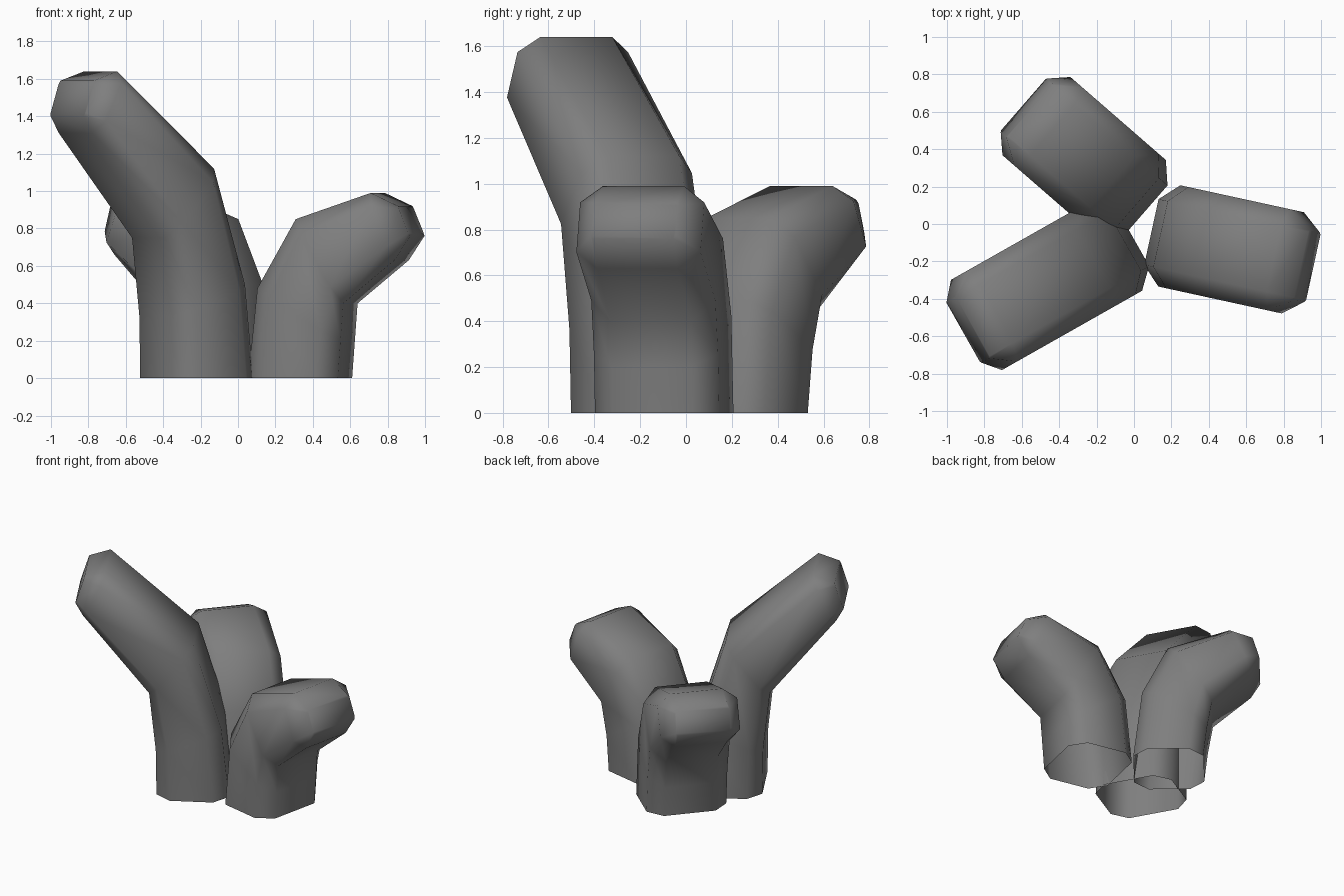
import bpy
import math
from mathutils import Vector

cube = bpy.data.objects.get("Cube")
if cube:
    bpy.data.objects.remove(cube)

stone = bpy.data.materials.new("dark grey stone")
stone.use_nodes = True
grey = (0.21, 0.21, 0.21, 1)
stone.diffuse_color = grey
stone.node_tree.nodes["Principled BSDF"].inputs["Base Color"].default_value = grey

HALF, FLAT = 0.277, 0.18  # half width of the tube and of its flat sides


def ring(inner, outer, half, flat, cut):
    """Chamfered rectangle spanning the inner and outer profile points."""
    a, b = Vector(inner), Vector(outer)
    near, far = a.lerp(b, cut), a.lerp(b, 1 - cut)
    return [(a, -flat), (a, flat), (near, half), (far, half),
            (b, flat), (b, -flat), (far, -half), (near, -half)]


def branch(name, angle, shift, profile):
    """Bent tube open at the foot; profile pairs are (reach, height)."""
    turn = math.radians(angle)
    out = Vector((math.cos(turn), math.sin(turn), 0))
    side = Vector((-out.y, out.x, 0))
    rings = [ring(i, o, HALF, FLAT, 0.2) for i, o in profile[:-1]]
    rings.append(ring(*profile[-1], FLAT + 0.01, FLAT, 0.1))
    verts = [out * p.x + side * (v + shift) + Vector((0, 0, p.y))
             for r in rings for p, v in r]
    faces = []
    for k in range(len(rings) - 1):
        for j in range(8):
            a, b = k * 8 + j, k * 8 + (j + 1) % 8
            faces.append((a, a + 8, b + 8, b))
    last = (len(rings) - 1) * 8
    faces.append(tuple(reversed(range(last, last + 8))))
    mesh = bpy.data.meshes.new(name)
    mesh.from_pydata(verts, [], faces)
    mesh.materials.append(stone)
    mesh.shade_smooth()
    obj = bpy.data.objects.new(name, mesh)
    bpy.context.collection.objects.link(obj)


# Each profile: foot, lower bend, knee, shoulder, blunt tip
branch("left_short_branch", -12.3, -0.022, [
    ((0.10, 0), (0.59, 0)), ((0.15, 0.48), (0.605, 0.2)),
    ((0.36, 0.85), (0.62, 0.40)), ((0.77, 0.99), (0.90, 0.63)),
    ((0.92, 0.92), (0.986, 0.76))])
branch("right_tall_branch", 209.5, 0.055, [
    ((0.04, 0), (0.53, 0)), ((0.09, 0.5), (0.535, 0.33)),
    ((0.28, 1.12), (0.58, 0.75)), ((0.875, 1.64), (1.03, 1.31)),
    ((1.02, 1.59), (1.08, 1.40))])
branch("back_short_branch", 139, -0.093, [
    ((0.0, 0), (0.48, 0)), ((0.06, 0.5), (0.505, 0.22)),
    ((0.235, 0.85), (0.54, 0.43)), ((0.66, 0.99), (0.80, 0.66)),
    ((0.817, 0.93), (0.865, 0.77))])
